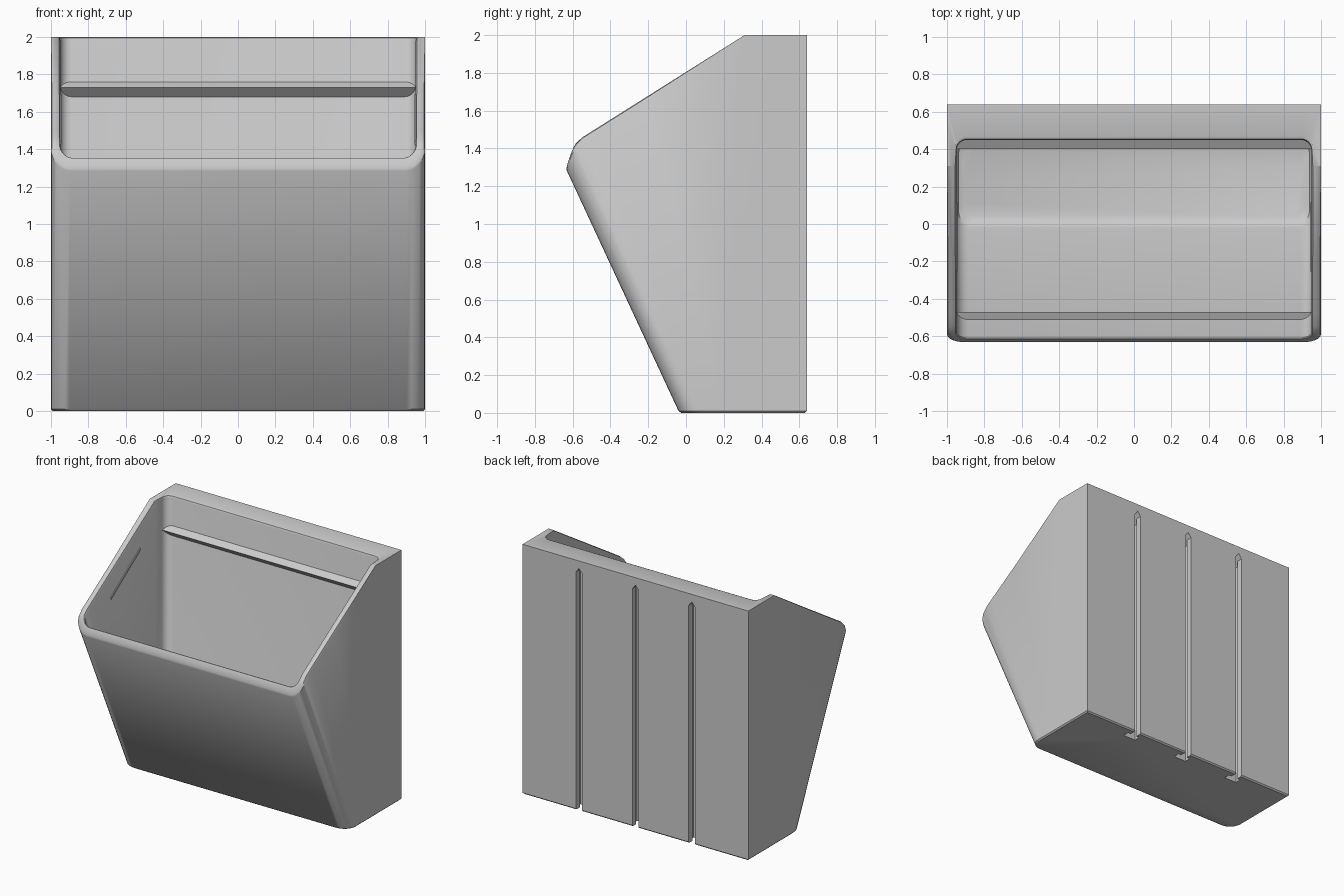
import bpy, bmesh, math
from mathutils import Vector

if "Cube" in bpy.data.objects:
    bpy.data.objects.remove(bpy.data.objects["Cube"])

grey = bpy.data.materials.new("plain grey")
grey.diffuse_color = (0.6, 0.6, 0.6, 1)
grey.use_nodes = True
grey.node_tree.nodes["Principled BSDF"].inputs["Base Color"].default_value = grey.diffuse_color


def make_object(name, bm):
    bmesh.ops.recalc_face_normals(bm, faces=bm.faces)
    me = bpy.data.meshes.new(name)
    bm.to_mesh(me)
    bm.free()
    me.materials.append(grey)
    ob = bpy.data.objects.new(name, me)
    bpy.context.collection.objects.link(ob)
    return ob


def add_prism(bm, pts, offset):
    """Extrude a flat polygon along an offset vector."""
    face = bm.faces.new([bm.verts.new(p) for p in pts])
    ext = bmesh.ops.extrude_face_region(bm, geom=[face])["geom"]
    bmesh.ops.translate(bm, vec=offset, verts=[v for v in ext if isinstance(v, bmesh.types.BMVert)])


# Height of the sloping rim, with a rounded drop at the front
def rim(y):
    return min(2.0, 2 - 0.63 * (0.31 - y)) - 20 * max(0, -0.56 - y) ** 2


SEG = 6


def loop(inner, z, e=0.0):
    """Plan outline at height z, inset by e: front leans out, sides are upright."""
    if inner:
        hx, yf, yb, rf, rb = 0.95 - e, 0.02 - 0.465 * z + e, 0.45 - e, 0.065, 0.06
    else:
        hx, yf, yb, rf, rb = 1 - e, -0.035 - 0.465 * z + e, 0.64 - e, 0.1, 0.06
    half = []
    for i in range(SEG + 1):                     # front right corner
        a = math.pi / 2 * i / SEG
        half.append((hx - rf + rf * math.sin(a), yf + rf - rf * math.cos(a)))
    ya = yf + rf
    half += [(hx, ya + f * (0.31 - ya)) for f in (0.06, 0.15, 0.5)]
    half.append((hx, 0.31))
    for i in range(SEG + 1):                     # back right corner
        a = math.pi / 2 * i / SEG
        c, s = math.cos(a), math.sin(a)
        if not inner:                            # outer back corner is square
            m = max(c, s)
            c, s = c / m, s / m
        half.append((hx - rb + rb * c, yb - rb + rb * s))
    return half + [(-x, y) for x, y in reversed(half)]


def ring_flat(inner, z, e=0.0):
    return [Vector((x, y, z)) for x, y in loop(inner, z, e)]


def ring_rim(from_inner, d, h):
    """Ring near the rim: d along the lip, h below it."""
    out = []
    for i in range(len(loop(False, 0))):
        back = loop(False, 1.9)[i][1] > 0.305
        dd, hh = (0, 0) if back and not from_inner else (d, h)

        def at(z):
            o, n = Vector(loop(False, z)[i]), Vector(loop(True, z)[i])
            t = dd / max((n - o).length, 1e-6)
            return o.lerp(n, 1 - t if from_inner else t)
        lo, hi = 0.5, 2.2
        for _ in range(32):
            z = (lo + hi) / 2
            if z > rim(at(z).y) - hh:
                hi = z
            else:
                lo = z
        p = at(z)
        out.append(Vector((p.x, p.y, z)))
    return out


# Bin shell: outside wall, rounded lip, inside wall, floor
r = 0.02
rings = [ring_flat(False, 0, 0.01), ring_flat(False, 0.01)]
rings += [ring_rim(False, d * r, h * r) for d, h in ((0, 1), (0.29, 0.29), (1, 0))]
rings += [ring_rim(True, d * r, h * r) for d, h in ((1, 0), (0.29, 0.29), (0, 1))]
rings += [ring_flat(True, z, e) for z, e in ((0.09, 0), (0.062, 0.012), (0.05, 0.04))]
bm = bmesh.new()
vs = [[bm.verts.new(p) for p in ring] for ring in rings]
n = len(vs[0])
for a, b in zip(vs, vs[1:]):
    for i in range(n):
        j = (i + 1) % n
        bm.faces.new((a[i], a[j], b[j], b[i]))
bm.faces.new(vs[0])
bm.faces.new(vs[-1])
bmesh.ops.remove_doubles(bm, verts=bm.verts, dist=0.0002)
bin_shell = make_object("bin_shell", bm)


# Three T-shaped hanging slots with pointed tops in the back
def slot_cutter(name, w, top, y0, y1):
    bm = bmesh.new()
    for x in (-0.5, 0, 0.5):
        pts = [(x - w, y0, -0.1), (x + w, y0, -0.1), (x + w, y0, top - w * 1.3),
               (x, y0, top), (x - w, y0, top - w * 1.3)]
        add_prism(bm, pts, (0, y1 - y0, 0))
    ob = make_object(name, bm)
    ob.hide_render = True
    return ob


bpy.context.view_layer.objects.active = bin_shell
for args in (("slot_neck_cutter", 0.028, 1.94, 0.585, 0.7), ("slot_head_cutter", 0.055, 1.95, 0.54, 0.59)):
    cutter = slot_cutter(*args)
    mod = bin_shell.modifiers.new("slots", "BOOLEAN")
    mod.operation, mod.solver, mod.object = "DIFFERENCE", "EXACT", cutter
    bpy.ops.object.modifier_apply(modifier=mod.name)
    bpy.data.objects.remove(cutter)
bpy.ops.object.select_all(action="DESELECT")
bin_shell.select_set(True)
bpy.ops.object.shade_smooth_by_angle(angle=math.radians(32))

# Ribs across the inside of the back and front walls
for name, prof in (("back_rib", [(0.46, 1.766), (0.40, 1.73), (0.46, 1.67)]),
                   ("front_rib", [(-0.52, 1.138), (-0.47, 1.161), (-0.495, 1.084)])):
    bm = bmesh.new()
    add_prism(bm, [(-0.955, y, z) for y, z in prof], (1.91, 0, 0))
    make_object(name, bm)

# Thin slanted strips on the inside of the side walls
for side, name in ((-1, "left_strip"), (1, "right_strip")):
    bm = bmesh.new()
    pts = [(0.114, 1.695), (-0.253, 1.445), (-0.253, 1.425), (0.114, 1.675)]
    add_prism(bm, [(side * 0.955, y, z) for y, z in pts], (-side * 0.011, 0, 0))
    make_object(name, bm)
